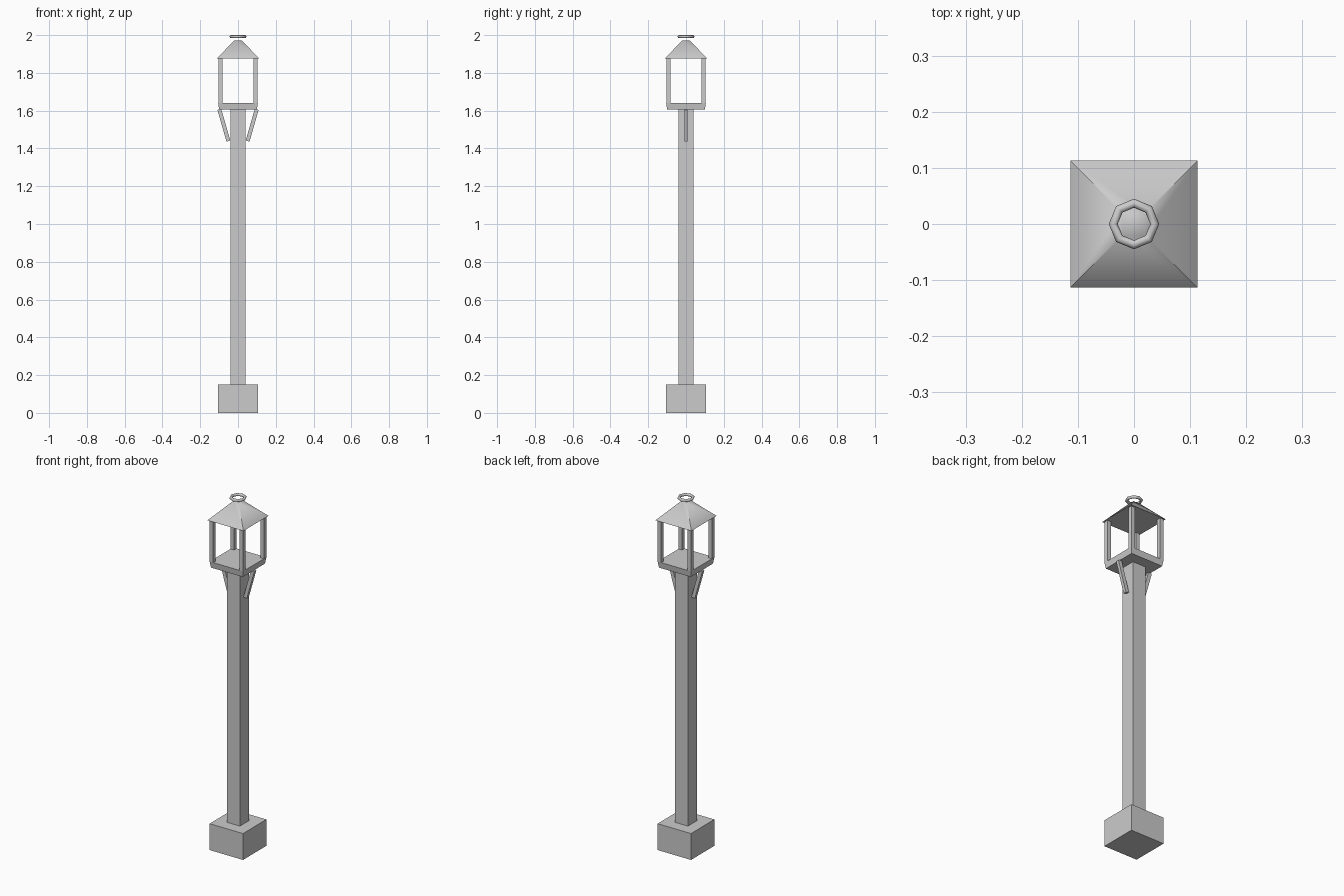
import bpy, bmesh
from math import pi, radians, sqrt

if "Cube" in bpy.data.objects:
    bpy.data.objects.remove(bpy.data.objects["Cube"])


def box(name, size, loc, rot_y=0.0):
    bpy.ops.mesh.primitive_cube_add(size=1, location=loc, rotation=(0, rot_y, 0))
    ob = bpy.context.object
    ob.name = name
    ob.scale = size
    bpy.ops.object.transform_apply(location=False, rotation=False, scale=True)
    return ob


def frustum(name, half_bottom, half_top, z0, z1):
    # square frustum with sides facing the axes
    bpy.ops.mesh.primitive_cone_add(
        vertices=4, radius1=half_bottom * sqrt(2), radius2=half_top * sqrt(2),
        depth=z1 - z0, location=(0, 0, (z0 + z1) / 2), rotation=(0, 0, pi / 4))
    ob = bpy.context.object
    ob.name = name
    return ob


# Base block and tall square post
box("base", (0.21, 0.21, 0.15), (0, 0, 0.075))
box("post", (0.08, 0.08, 1.46), (0, 0, 0.88))

# Slanted braces on the left and right of the post
for side, label in ((-1, "left"), (1, "right")):
    box(f"brace_{label}", (0.021, 0.018, 0.175),
        (side * 0.075, 0, 1.523), side * radians(16))

# Lantern floor, slightly narrower underneath
frustum("lantern_floor", 0.100, 0.105, 1.605, 1.64)

# Four corner bars
for x in (-1, 1):
    for y in (-1, 1):
        box("lantern_bar", (0.022, 0.022, 0.24), (x * 0.0935, y * 0.0935, 1.757))

# Pyramid roof with a cut-off tip
roof = frustum("lantern_roof", 0.113, 0.02, 1.875, 1.972)
bpy.ops.object.shade_smooth_by_angle(angle=radians(60))

# Octagonal ring floating above the roof
bpy.ops.mesh.primitive_torus_add(
    major_segments=8, minor_segments=8, major_radius=0.037, minor_radius=0.008,
    location=(0, 0, 1.992))
ring = bpy.context.object
ring.name = "top_ring"
bpy.ops.object.shade_smooth_by_angle(angle=radians(60))
